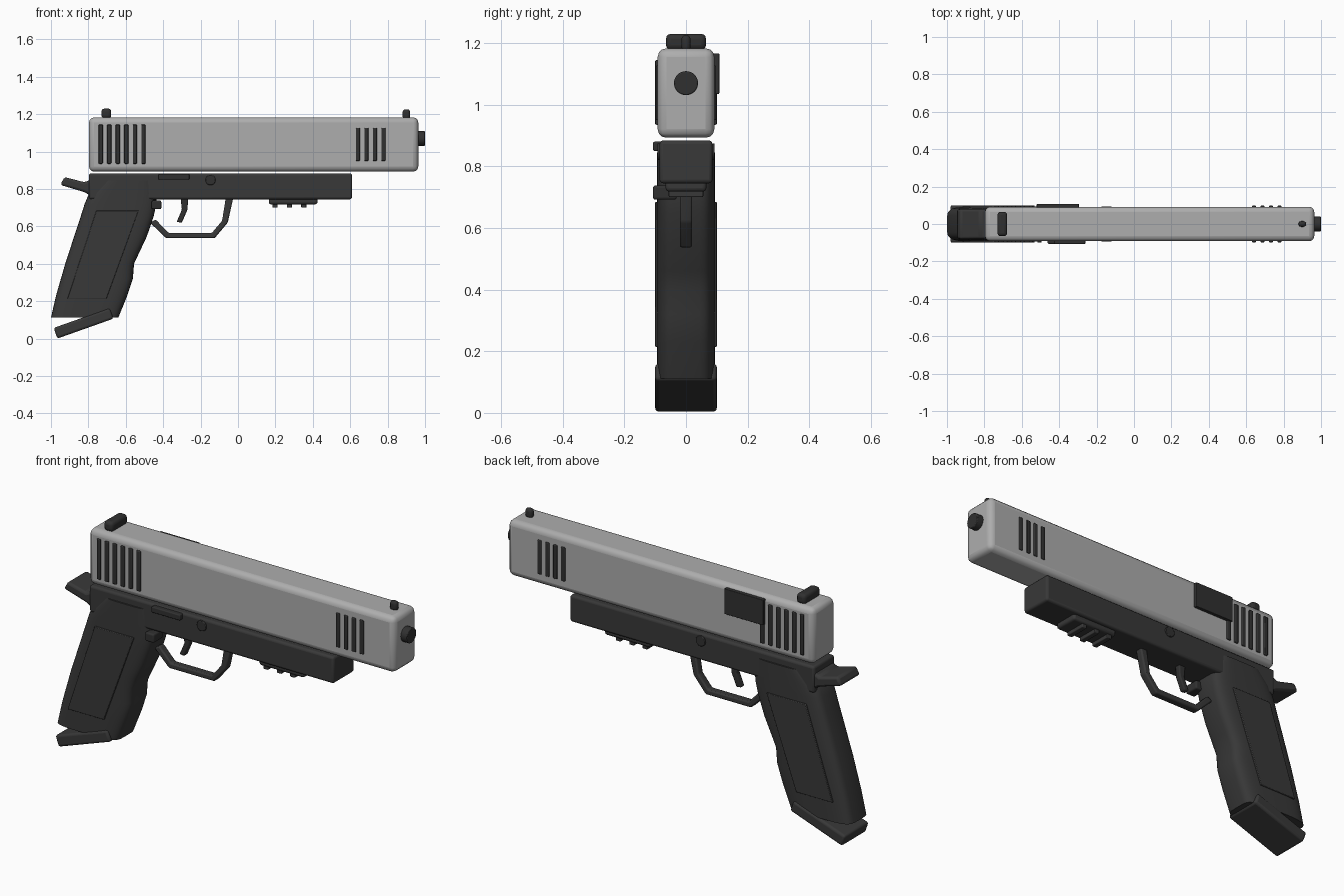
import bpy, bmesh, math
from mathutils import Matrix

cube = bpy.data.objects.get("Cube")
if cube:
    bpy.data.objects.remove(cube, do_unlink=True)


def material(name, value):
    m = bpy.data.materials.new(name)
    m.use_nodes = True
    color = (value, value, value, 1)
    m.diffuse_color = color
    m.node_tree.nodes["Principled BSDF"].inputs["Base Color"].default_value = color
    return m


STEEL = material("light_steel", 0.42)
DARK = material("dark_polymer", 0.04)
BLACK = material("black_detail", 0.03)


def finish(name, bm, mat, bevel=0.0, segments=3):
    bmesh.ops.recalc_face_normals(bm, faces=bm.faces[:])
    mesh = bpy.data.meshes.new(name)
    bm.to_mesh(mesh)
    bm.free()
    mesh.materials.append(mat)
    obj = bpy.data.objects.new(name, mesh)
    bpy.context.collection.objects.link(obj)
    if bevel:
        mod = obj.modifiers.new("Rounding", 'BEVEL')
        mod.width, mod.segments = bevel, segments
        mod.limit_method, mod.angle_limit = 'ANGLE', math.radians(25)
    bpy.ops.object.select_all(action='DESELECT')
    obj.select_set(True)
    bpy.context.view_layer.objects.active = obj
    bpy.ops.object.shade_smooth_by_angle(angle=math.radians(40))
    return obj


def box(name, x, y, z, mat, bevel=0.0, tilt=0.0):
    """Box from (min, max) ranges, tilted about its own centre."""
    bm = bmesh.new()
    bmesh.ops.create_cube(bm, size=1)
    bm.transform(Matrix.Diagonal((x[1] - x[0], y[1] - y[0], z[1] - z[0], 1)))
    bm.transform(Matrix.Rotation(tilt, 4, 'Y'))
    bm.transform(Matrix.Translation((sum(x) / 2, sum(y) / 2, sum(z) / 2)))
    return finish(name, bm, mat, bevel)


def side_profile(name, points, half, mat, bevel=0.0):
    """Side outline in x, z extruded across the width."""
    bm = bmesh.new()
    face = bm.faces.new([bm.verts.new((x, -half, z)) for x, z in points])
    new = bmesh.ops.extrude_face_region(bm, geom=[face])["geom"]
    verts = [v for v in new if isinstance(v, bmesh.types.BMVert)]
    bmesh.ops.translate(bm, verts=verts, vec=(0, 2 * half, 0))
    return finish(name, bm, mat, bevel, 2)


def cylinder(name, centre, radius, length, axis, mat, bevel=0.0):
    bm = bmesh.new()
    bmesh.ops.create_cone(bm, cap_ends=True, segments=32, radius1=radius,
                          radius2=radius, depth=length)
    bm.transform(Matrix.Rotation(math.pi / 2, 4, 'Y' if axis == 'X' else 'X'))
    bm.transform(Matrix.Translation(centre))
    return finish(name, bm, mat, bevel, 2)


# Slide, muzzle and sights
box("slide", (-0.797, 0.964), (-0.092, 0.092), (0.893, 1.183), STEEL, 0.028)
cylinder("muzzle", (0.975, 0, 1.07), 0.039, 0.05, 'X', BLACK, 0.004)
box("rear_sight", (-0.73, -0.678), (-0.065, 0.065), (1.178, 1.23), BLACK, 0.016)
box("front_sight", (0.88, 0.92), (-0.015, 0.015), (1.175, 1.226), BLACK, 0.014)
box("ejection_port", (-0.52, -0.295), (0.08, 0.108), (1.035, 1.167), BLACK, 0.003)

# Slide grooves on both sides
for i in range(6):
    x = -0.734 + i * 0.0456
    box(f"rear_groove_{i + 1}", (x - 0.011, x + 0.011), (-0.1, 0.1),
        (0.935, 1.145), BLACK, 0.004)
for i in range(4):
    x = 0.641 + i * 0.0455
    box(f"front_groove_{i + 1}", (x - 0.011, x + 0.011), (-0.098, 0.098),
        (0.95, 1.127), BLACK, 0.004)

# Frame, tail and accessory rail
box("frame", (-0.797, 0.61), (-0.086, 0.086), (0.745, 0.884), DARK, 0.012)
side_profile("beavertail", [(-0.95, 0.822), (-0.928, 0.864), (-0.82, 0.836),
                            (-0.77, 0.86), (-0.72, 0.76), (-0.79, 0.765),
                            (-0.82, 0.783)], 0.08, DARK, 0.012)
box("rail", (0.165, 0.425), (-0.066, 0.066), (0.718, 0.755), DARK, 0.012)
for i in range(3):
    x = 0.198 + i * 0.077
    box(f"rail_tooth_{i + 1}", (x - 0.014, x + 0.014), (-0.056, 0.056),
        (0.7, 0.73), DARK, 0.004)

# Grip lofted from rounded sections: height, back x, front x
SECTIONS = [(0.112, -1.0, -0.64), (0.23, -0.973, -0.592), (0.32, -0.947, -0.562),
            (0.4, -0.924, -0.556), (0.46, -0.904, -0.528), (0.545, -0.877, -0.488),
            (0.65, -0.842, -0.452), (0.72, -0.82, -0.436), (0.78, -0.795, -0.436),
            (0.845, -0.725, -0.45)]
bm = bmesh.new()
rings = []
for z, back, front in SECTIONS:
    ring = []
    for i in range(40):
        a = 2 * math.pi * i / 40
        c, s = math.cos(a), math.sin(a)
        x = (back + front) / 2 + (front - back) / 2 * math.copysign(abs(c) ** 0.5, c)
        ring.append(bm.verts.new((x, 0.094 * math.copysign(abs(s) ** 0.4, s), z)))
    rings.append(ring)
for low, high in zip(rings, rings[1:]):
    for i in range(40):
        j = (i + 1) % 40
        bm.faces.new((low[i], low[j], high[j], high[i]))
bm.faces.new(rings[0])
bm.faces.new(rings[-1])
finish("grip", bm, DARK)
side_profile("grip_panels", [(-0.757, 0.685), (-0.532, 0.685), (-0.703, 0.214),
                             (-0.912, 0.214)], 0.1, DARK, 0.003)
box("magazine_base", (-0.985, -0.667), (-0.1, 0.1), (0.052, 0.112), DARK, 0.012,
    -math.radians(19.5))

# Trigger and guard
side_profile("trigger_guard", [(-0.47, 0.62), (-0.385, 0.537), (-0.125, 0.537),
                               (-0.055, 0.62), (-0.025, 0.755), (-0.065, 0.755),
                               (-0.085, 0.63), (-0.14, 0.565), (-0.372, 0.565),
                               (-0.44, 0.637)], 0.02, DARK, 0.007)
side_profile("trigger", [(-0.308, 0.76), (-0.266, 0.76), (-0.27, 0.69),
                         (-0.3, 0.62), (-0.328, 0.624), (-0.3, 0.69)],
             0.016, BLACK, 0.006)

# Controls
box("slide_stop", (-0.425, -0.26), (-0.107, -0.07), (0.85, 0.88), BLACK, 0.005)
box("magazine_button", (-0.462, -0.41), (-0.107, -0.03), (0.692, 0.738), BLACK, 0.008)
cylinder("frame_pin", (-0.147, 0, 0.848), 0.027, 0.186, 'Y', BLACK, 0.003)
